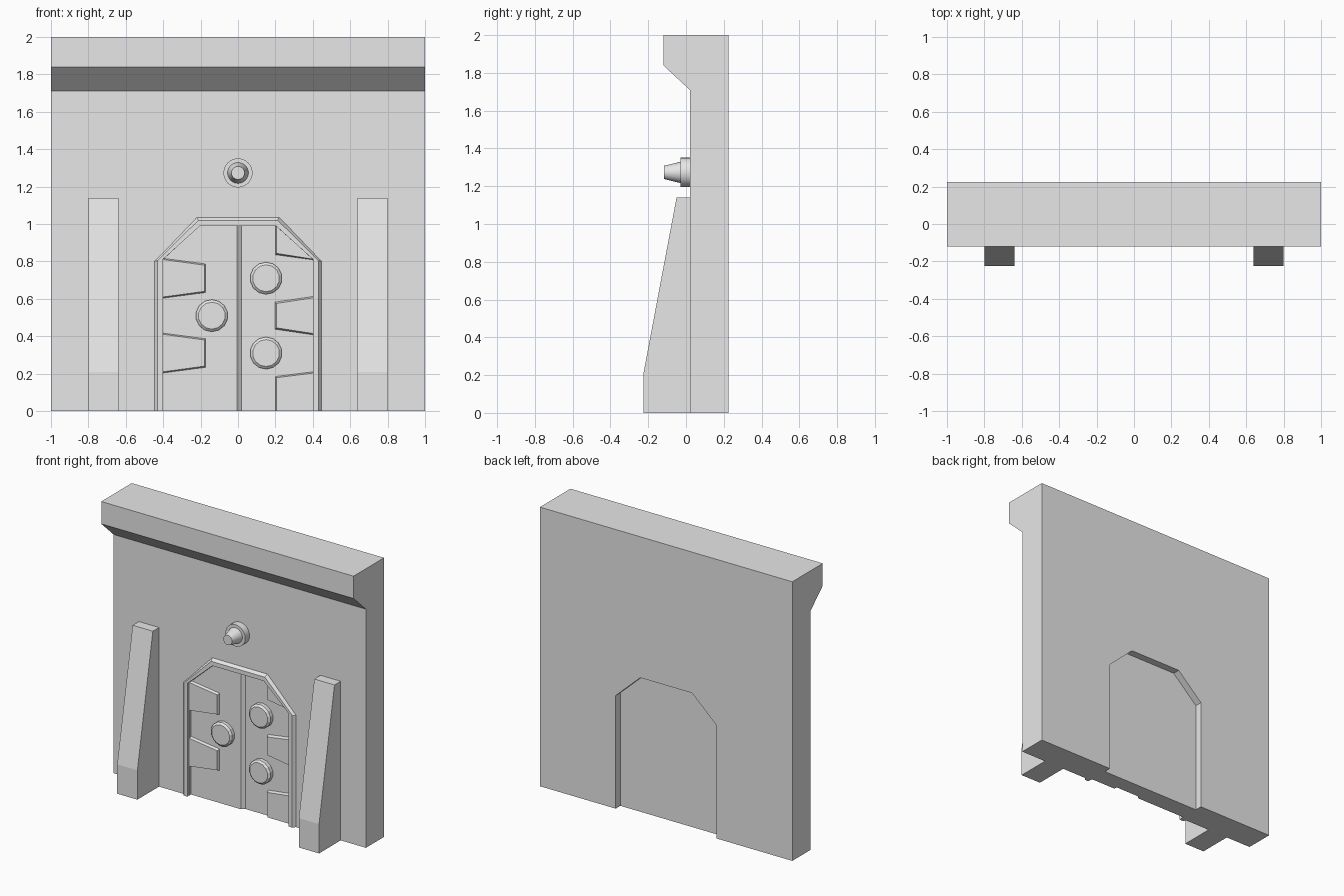
import bpy, bmesh
from math import radians
from mathutils import Matrix

cube = bpy.data.objects.get("Cube")
if cube:
    bpy.data.objects.remove(cube, do_unlink=True)

grey = bpy.data.materials.new("plain grey")
grey.use_nodes = True
grey.diffuse_color = (0.8, 0.8, 0.8, 1)
grey.node_tree.nodes["Principled BSDF"].inputs["Base Color"].default_value = (0.8, 0.8, 0.8, 1)


def finish(name, bm):
    bmesh.ops.recalc_face_normals(bm, faces=bm.faces[:])
    mesh = bpy.data.meshes.new(name)
    bm.to_mesh(mesh)
    bm.free()
    mesh.materials.append(grey)
    obj = bpy.data.objects.new(name, mesh)
    bpy.context.collection.objects.link(obj)
    return obj


def loft(name, rings, closed=False):
    """Join equal rings of points; cap the ends, or close the last ring to the first."""
    bm = bmesh.new()
    rows = [[bm.verts.new(p) for p in ring] for ring in rings]
    n = len(rows[0])
    pairs = list(zip(rows, rows[1:]))
    if closed:
        pairs.append((rows[-1], rows[0]))
    for a, b in pairs:
        for i in range(n):
            j = (i + 1) % n
            bm.faces.new((a[i], a[j], b[j], b[i]))
    if not closed:
        bm.faces.new(rows[0])
        bm.faces.new(rows[-1])
    return finish(name, bm)


def along_x(name, profile, x0, x1):
    return loft(name, [[(x, y, z) for y, z in profile] for x in (x0, x1)])


def along_y(name, back, y_back, y_front, front=None):
    return loft(name, [[(x, y_back, z) for x, z in back],
                       [(x, y_front, z) for x, z in front or back]])


def turned(name, x, z, profile, sides):
    """Stack of rings facing the front, from (radius, y) pairs."""
    bm = bmesh.new()
    rings = []
    for r, y in profile:
        place = Matrix.Translation((x, y, z)) @ Matrix.Rotation(radians(90), 4, "X")
        rings.append(bmesh.ops.create_circle(bm, segments=sides, radius=r, matrix=place)["verts"])
    for a, b in zip(rings, rings[1:]):
        for i in range(sides):
            j = (i + 1) % sides
            bm.faces.new((a[i], a[j], b[j], b[i]))
    bm.faces.new(rings[0])
    bm.faces.new(rings[-1])
    return finish(name, bm)


def arch(half, shoulder, top_half, top, base=0.0):
    right = [(half, base), (half, shoulder), (top_half, top)]
    return [(-x, z) for x, z in right] + right[::-1]


# Wall with overhanging top, cut through by the doorway
wall = along_x("wall", [(0.225, 0), (0.225, 2), (-0.12, 2), (-0.12, 1.84), (0.02, 1.71), (0.02, 0)], -1, 1)
cutter = along_y("doorway_cutter", arch(0.4, 0.81, 0.205, 0.99, -0.2), 0.4, -0.2)
cutter.hide_render = True
cut = wall.modifiers.new("doorway", "BOOLEAN")
cut.operation = "DIFFERENCE"
cut.solver = "EXACT"
cut.object = cutter
bpy.context.view_layer.update()
wall.data = bpy.data.meshes.new_from_object(wall.evaluated_get(bpy.context.evaluated_depsgraph_get()))
wall.modifiers.clear()
bpy.data.objects.remove(cutter, do_unlink=True)

# Door frame with a sloping outer edge
outlines = [(arch(0.45, 0.8, 0.22, 1.04), 0.025), (arch(0.43, 0.805, 0.212, 1.02), 0.0),
            (arch(0.402, 0.81, 0.203, 0.99), 0.0), (arch(0.402, 0.81, 0.203, 0.99), 0.06)]
stations = [[(o[i][0], y, o[i][1]) for o, y in outlines] for i in range(6)]
loft("door_frame", stations)

# Door slab and the raised leaf on the model's right
along_y("door_slab", arch(0.4, 0.81, 0.205, 0.99), 0.172, 0.06)
leaf = arch(0.4, 0.81, 0.205, 0.99)[:3]
along_y("raised_leaf", leaf + [(0.025, 0.99), (0.025, 0)], 0.065, 0.04,
        leaf + [(-0.005, 0.99), (-0.005, 0)])


# Tapered plates reaching inward from the frame
def plate(name, side, inner, low, high, y):
    taper = 0.03
    e = 0.008

    def outline(grow):
        return [(side * 0.4, low - grow), (side * (inner - grow), low + taper - grow),
                (side * (inner - grow), high - taper + grow), (side * 0.4, high + grow)]
    along_y(name, outline(e), y, y - 0.024, outline(0))


for i, low in enumerate((0.21, 0.61)):
    plate(f"right_plate_{i + 1}", -1, 0.18, low, low + 0.2, 0.045)
plate("left_middle_plate", 1, 0.205, 0.415, 0.605, 0.062)
along_y("left_lower_plate", [(0.4, 0), (0.2, 0), (0.2, 0.185), (0.4, 0.21)], 0.062, 0.037,
        [(0.4, 0), (0.206, 0), (0.206, 0.178), (0.4, 0.203)])
along_y("left_upper_plate", [(0.4, 0.808), (0.2, 0.835), (0.2, 0.99), (0.206, 0.99)], 0.062, 0.037,
        [(0.4, 0.812), (0.206, 0.843), (0.206, 0.985), (0.208, 0.985)])

# Round bolts on the door
for i, (x, z, y) in enumerate(((-0.14, 0.51, 0.045), (0.15, 0.71, 0.062), (0.15, 0.31, 0.062))):
    turned(f"bolt_{i + 1}", x, z, [(0.086, y), (0.086, y - 0.03), (0.072, y - 0.042)], 14)

# Lamp above the door
lamp = turned("lamp", 0, 1.273, [(0.078, 0.03), (0.078, -0.03), (0.056, -0.03), (0.035, -0.117)], 24)

# Sloping buttresses
for name, x in (("right_buttress", -0.8), ("left_buttress", 0.64)):
    along_x(name, [(0.03, 0), (0.03, 1.14), (-0.05, 1.14), (-0.225, 0.21), (-0.225, 0)], x, x + 0.16)

# Smooth only the round lamp
bpy.ops.object.select_all(action="DESELECT")
lamp.select_set(True)
bpy.context.view_layer.objects.active = lamp
bpy.ops.object.shade_smooth_by_angle(angle=radians(30))
